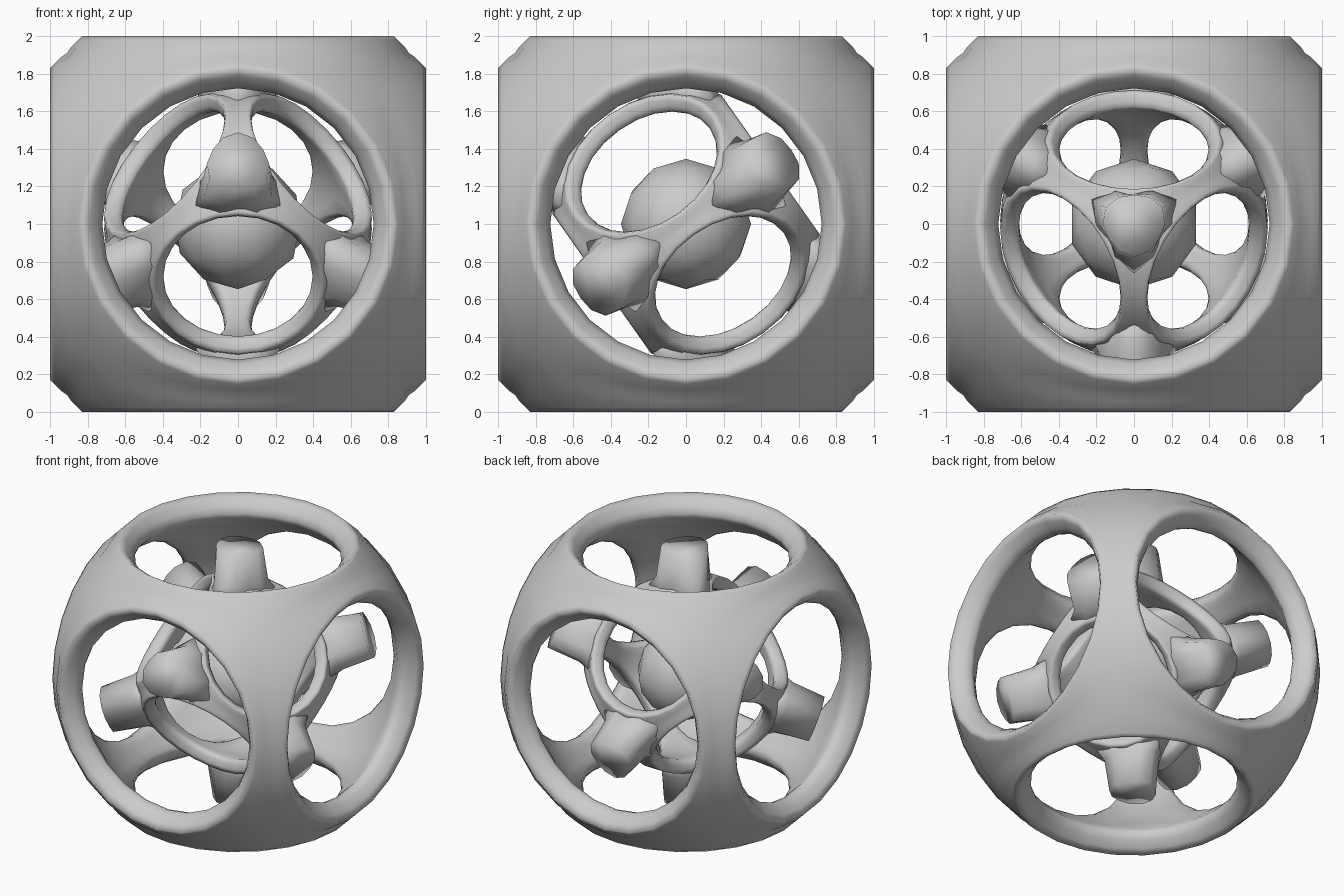
import bpy, bmesh
from math import sin, cos, pi, atan2
from mathutils import Vector, Matrix

if "Cube" in bpy.data.objects:
    bpy.data.objects.remove(bpy.data.objects["Cube"])

N = 24                      # points around each round opening
CENTRE = Vector((0, 0, 1))

# Strut section: (slope from opening axis, blend towards cube edge, radius)
SECTION = [(0, 1, 1.287), (.87, .5, 1.296), (.87, 0, 1.298), (.83, 0, 1.2996),
           (.812, 0, 1.25), (.808, 0, 1.19), (.82, 0, 1.14), (.87, 0, 1.12),
           (.87, .5, 1.115), (0, 1, 1.115)]


def add_shell(bm, scale):
    """Hollow ball with six round openings, made as six matching cube sides."""
    for axis in range(3):
        for sign in (-1, 1):
            n, u, v = Vector(), Vector(), Vector()
            n[axis], u[(axis + 1) % 3], v[(axis + 2) % 3] = sign, 1, 1
            rows = []
            for slope, blend, radius in SECTION:
                row = []
                for k in range(N):
                    a = 2 * pi * k / N
                    edge = 1 / max(abs(cos(a)), abs(sin(a)))
                    rho = slope + (edge - slope) * blend
                    d = n + (u * cos(a) + v * sin(a)) * rho
                    row.append(bm.verts.new(d.normalized() * radius * scale))
                rows.append(row)
            for r0, r1 in zip(rows, rows[1:]):
                for k in range(N):
                    j = (k + 1) % N
                    bm.faces.new((r0[k], r0[j], r1[j], r1[k]))
    bmesh.ops.remove_doubles(bm, verts=bm.verts, dist=1e-4)


def add_spike(bm, corner):
    """Blunt rounded-triangle post standing on a cube corner."""
    z = corner.normalized()
    arm = Vector((-corner.x, 0, 0))
    x = (arm - z * arm.dot(z)).normalized()
    y = z.cross(x)
    rows = []
    for height, radius, lobe in ((.63, .185, .03), (.665, .21, .05),
                                 (.73, .185, .025), (.97, .165, .01)):
        row = []
        for k in range(12):
            a = 2 * pi * k / 12
            r = radius + lobe * cos(3 * a)
            row.append(bm.verts.new(z * height + (x * cos(a) + y * sin(a)) * r))
        rows.append(row)
    for r0, r1 in zip(rows, rows[1:]):
        for k in range(12):
            j = (k + 1) % 12
            bm.faces.new((r0[k], r0[j], r1[j], r1[k]))
    bm.faces.new(rows[0][::-1])
    bm.faces.new(rows[-1])


def finish(bm, name):
    """Smooth-shaded object from a bmesh."""
    bmesh.ops.recalc_face_normals(bm, faces=bm.faces)
    for face in bm.faces:
        face.smooth = True
    mesh = bpy.data.meshes.new(name)
    bm.to_mesh(mesh)
    bm.free()
    bpy.context.collection.objects.link(bpy.data.objects.new(name, mesh))


# Outer cage
bm = bmesh.new()
add_shell(bm, 1.0)
bmesh.ops.translate(bm, verts=bm.verts, vec=CENTRE)
finish(bm, "outer_cage")

# Inner spiked cage, standing on one corner with a spike facing the front
bm = bmesh.new()
add_shell(bm, 0.55)
for sx in (-1, 1):
    for sy in (-1, 1):
        for sz in (-1, 1):
            add_spike(bm, Vector((sx, sy, sz)))
tilt = Vector((1, 1, 1)).rotation_difference(Vector((0, 0, 1))).to_matrix()
side = tilt @ Vector((1, 1, -1))
spin = Matrix.Rotation(-pi / 2 - atan2(side.y, side.x), 3, 'Z')
bmesh.ops.transform(bm, matrix=Matrix.Translation(CENTRE) @ (spin @ tilt).to_4x4(),
                    verts=bm.verts)
finish(bm, "inner_spiked_cage")

# Core ball
bm = bmesh.new()
bmesh.ops.create_icosphere(bm, subdivisions=2, radius=0.347,
                           matrix=Matrix.Translation(CENTRE))
finish(bm, "core_ball")
